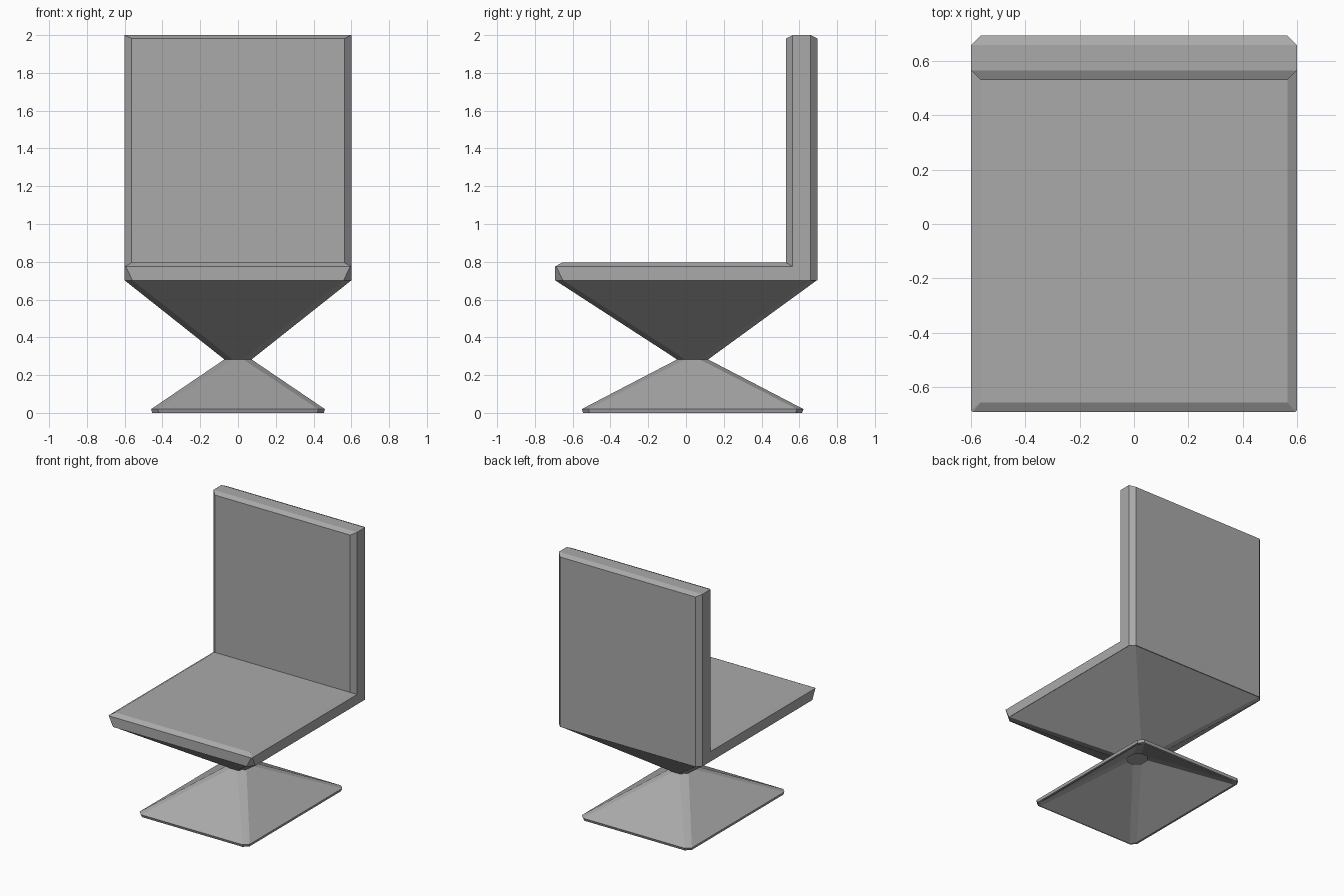
import bpy, bmesh

if "Cube" in bpy.data.objects:
    bpy.data.objects.remove(bpy.data.objects["Cube"])

grey = bpy.data.materials.new("plain grey")
grey.diffuse_color = (0.4, 0.4, 0.4, 1)
grey.use_nodes = True
grey.node_tree.nodes["Principled BSDF"].inputs["Base Color"].default_value = grey.diffuse_color


def ring(z, hx, y0, y1, front, back):
    """Rectangle in plan with chamfered corners: front / back chamfer sizes."""
    half = [(hx - front, y0), (hx, y0 + front), (hx, y1 - back), (hx - back, y1)]
    pts = half + [(-x, y) for x, y in reversed(half)]
    return [(x, y, z) for x, y in pts]


def loft(name, rings, cap_start=False, cap_end=False):
    """Join a stack of eight-sided rings into one flat-shaded object."""
    bm = bmesh.new()
    loops = [[bm.verts.new(p) for p in r] for r in rings]
    for a, b in zip(loops, loops[1:]):
        for i in range(8):
            j = (i + 1) % 8
            bm.faces.new((a[i], a[j], b[j], b[i]))
    if cap_start:
        bm.faces.new(loops[0])
    if cap_end:
        bm.faces.new(loops[-1])
    bmesh.ops.remove_doubles(bm, verts=bm.verts[:], dist=0.0005)
    bmesh.ops.recalc_face_normals(bm, faces=bm.faces[:])
    mesh = bpy.data.meshes.new(name)
    bm.to_mesh(mesh)
    bm.free()
    mesh.materials.append(grey)
    obj = bpy.data.objects.new(name, mesh)
    bpy.context.collection.objects.link(obj)
    return obj


CY = 0.035   # the foot and neck sit slightly behind the centre
T = 0.006    # shell thickness of the hollow pedestal

# Pedestal: hollow flared foot, narrow neck, funnel widening to the seat
loft("pedestal", [
    ring(0.70, 0.598, -0.69, 0.69, 0.042, 0.035),
    ring(0.283, 0.072, CY - 0.082, CY + 0.082, 0.045, 0.045),
    ring(0.02, 0.46, CY - 0.587, CY + 0.587, 0.035, 0.035),
    ring(0.0, 0.455, CY - 0.58, CY + 0.58, 0.035, 0.035),
    ring(0.0, 0.44, CY - 0.565, CY + 0.565, 0.035, 0.035),
    ring(0.278, 0.072 - T, CY - 0.082 + T, CY + 0.082 - T, 0.042, 0.042),
    ring(0.69, 0.57, -0.66, 0.66, 0.042, 0.035),
], cap_end=True)

# Seat slab with a chamfered upper rim; its rear end runs into the backrest
loft("seat", [
    ring(0.70, 0.60, -0.693, 0.695, 0.042, 0.035),
    ring(0.775, 0.60, -0.693, 0.695, 0.006, 0.035),
    ring(0.795, 0.565, -0.657, 0.60, 0.0, 0.0),
], cap_start=True, cap_end=True)

# Backrest with chamfered upright edges and chamfered top edges
loft("backrest", [
    ring(0.775, 0.60, 0.53, 0.695, 0.035, 0.035),
    ring(1.983, 0.60, 0.53, 0.695, 0.035, 0.035),
    ring(2.0, 0.60, 0.565, 0.66, 0.0, 0.0),
], cap_end=True)
